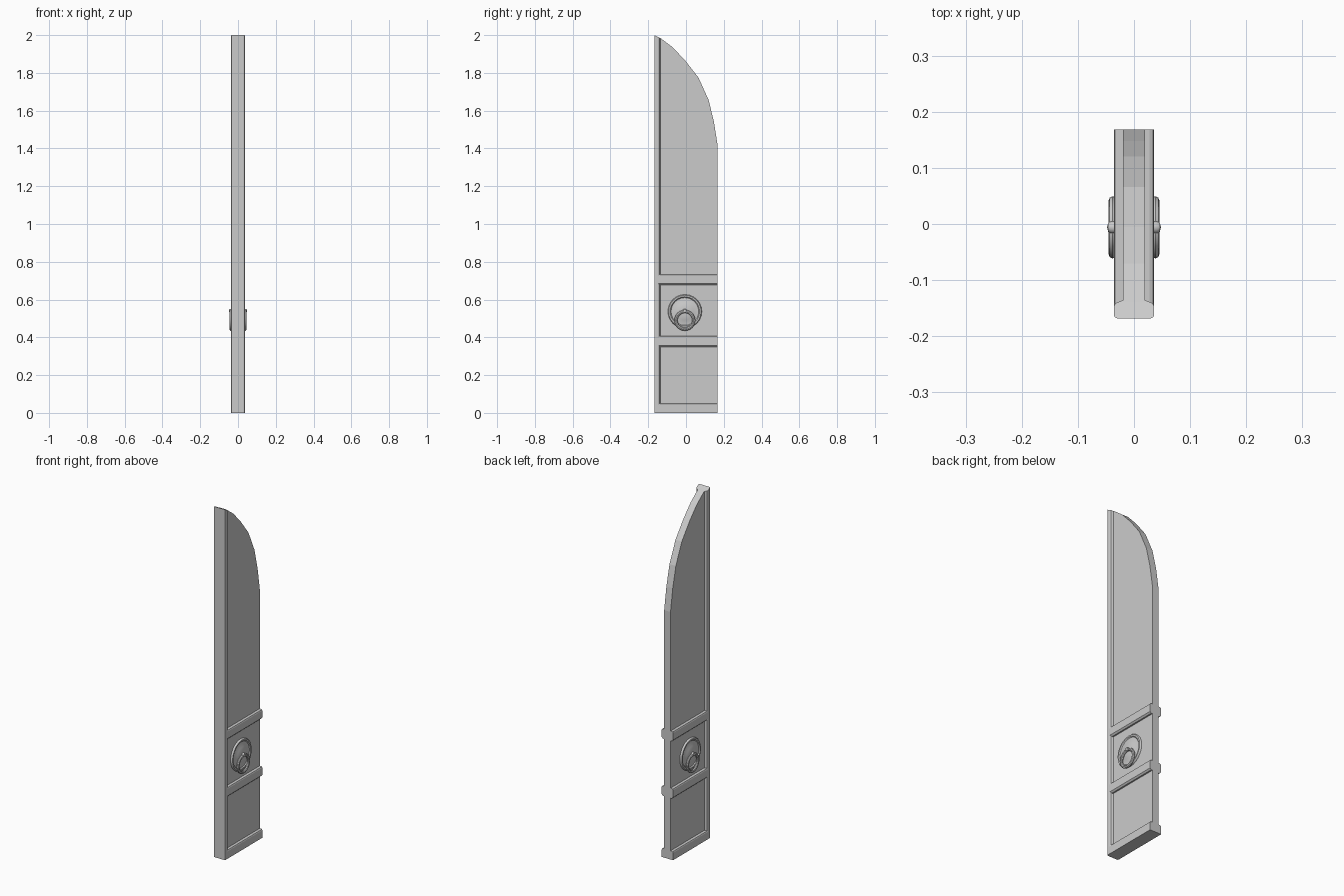
import bpy, bmesh
from math import cos, sin, pi

if "Cube" in bpy.data.objects:
    bpy.data.objects.remove(bpy.data.objects["Cube"])

BACK, FRONT = 0.168, -0.168   # door leaf depth range in y
T, P = 0.036, 0.02            # half thickness of frame and of panel


def prism(name, ring_a, ring_b):
    """Closed solid between two matching 3D outlines."""
    bm = bmesh.new()
    a = [bm.verts.new(p) for p in ring_a]
    b = [bm.verts.new(p) for p in ring_b]
    n = len(a)
    bm.faces.new(a)
    bm.faces.new(b[::-1])
    for i in range(n):
        bm.faces.new((a[i], a[(i + 1) % n], b[(i + 1) % n], b[i]))
    return finish(name, bm)


def finish(name, bm, smooth=False):
    bmesh.ops.recalc_face_normals(bm, faces=bm.faces)
    me = bpy.data.meshes.new(name)
    bm.to_mesh(me)
    bm.free()
    ob = bpy.data.objects.new(name, me)
    bpy.context.collection.objects.link(ob)
    if smooth:
        bpy.ops.object.select_all(action='DESELECT')
        ob.select_set(True)
        bpy.context.view_layer.objects.active = ob
        bpy.ops.object.shade_smooth_by_angle(angle=0.7)
    return ob


def lathe(name, profile, side, y, z, segs=24):
    """Revolve (radius, x) profile about an x-parallel axis."""
    bm = bmesh.new()
    vs = [bm.verts.new((side * x, y + r, z)) for r, x in profile]
    es = [bm.edges.new((vs[i], vs[i + 1])) for i in range(len(vs) - 1)]
    bmesh.ops.spin(bm, geom=vs + es, cent=(0, y, z), axis=(1, 0, 0),
                   angle=2 * pi, steps=segs, use_duplicate=False)
    bmesh.ops.remove_doubles(bm, verts=bm.verts, dist=1e-5)
    return finish(name, bm, True)


# Thin panel with half-arch top
outline = [(-0.15, 0.005), (BACK, 0.005), (BACK, 1.412), (0.148, 1.54),
           (0.12, 1.656), (0.066, 1.775), (-0.005, 1.866), (-0.07, 1.935),
           (-0.135, 1.984), (-0.15, 1.99)]
prism("arched_panel", [(-P, y, z) for y, z in outline],
      [(P, y, z) for y, z in outline])

# Full-height stile with softened outer corners
c = 0.006
half = [(T - c, FRONT), (T - c * 0.3, FRONT + c * 0.3), (T, FRONT + c),
        (T, -0.147), (T - 0.003, -0.141), (P, -0.136)]
sec = half + [(-x, y) for x, y in half[::-1]]
prism("stile", [(x, y, 0) for x, y in sec],
      [(x, y, 2 - 0.5 * (y - FRONT)) for x, y in sec])

# Cross rails with softened face edges
for name, z0, z1 in (("bottom_rail", 0, 0.05), ("middle_rail", 0.35, 0.407),
                     ("upper_rail", 0.677, 0.733)):
    b = 0.008
    lo = 0.0 if z0 == 0 else b
    half = [(T - lo, z0), (T, z0 + lo), (T, z1 - b), (T - b * 0.3, z1 - b * 0.3),
            (T - b, z1)]
    sec = half + [(-x, z) for x, z in half[::-1]]
    if lo == 0:
        sec = [p for i, p in enumerate(sec) if p not in sec[:i]]
    prism(name, [(x, -0.15, z) for x, z in sec], [(x, BACK, z) for x, z in sec])

# Ring pulls on both faces
CY, CZ = -0.006, 0.537
plate = [(0.09, 0.018), (0.09, 0.025), (0.086, 0.03), (0.078, 0.03),
         (0.073, 0.025), (0.06, 0.026), (0.045, 0.031), (0.025, 0.035), (0, 0.036)]
knob = [(0.011, 0.03), (0.011, 0.041), (0.008, 0.046), (0, 0.048)]
pull = [(0.047 + 0.0085 * cos(2 * pi * k / 8), 0.038 + 0.0075 * sin(2 * pi * k / 8))
        for k in range(9)]
for side, tag in ((1, "right"), (-1, "left")):
    lathe("pull_plate_" + tag, plate, side, CY, CZ)
    lathe("pull_knob_" + tag, knob, side, CY, CZ + 0.003, 16)
    lathe("pull_ring_" + tag, pull, side, CY, 0.49)
